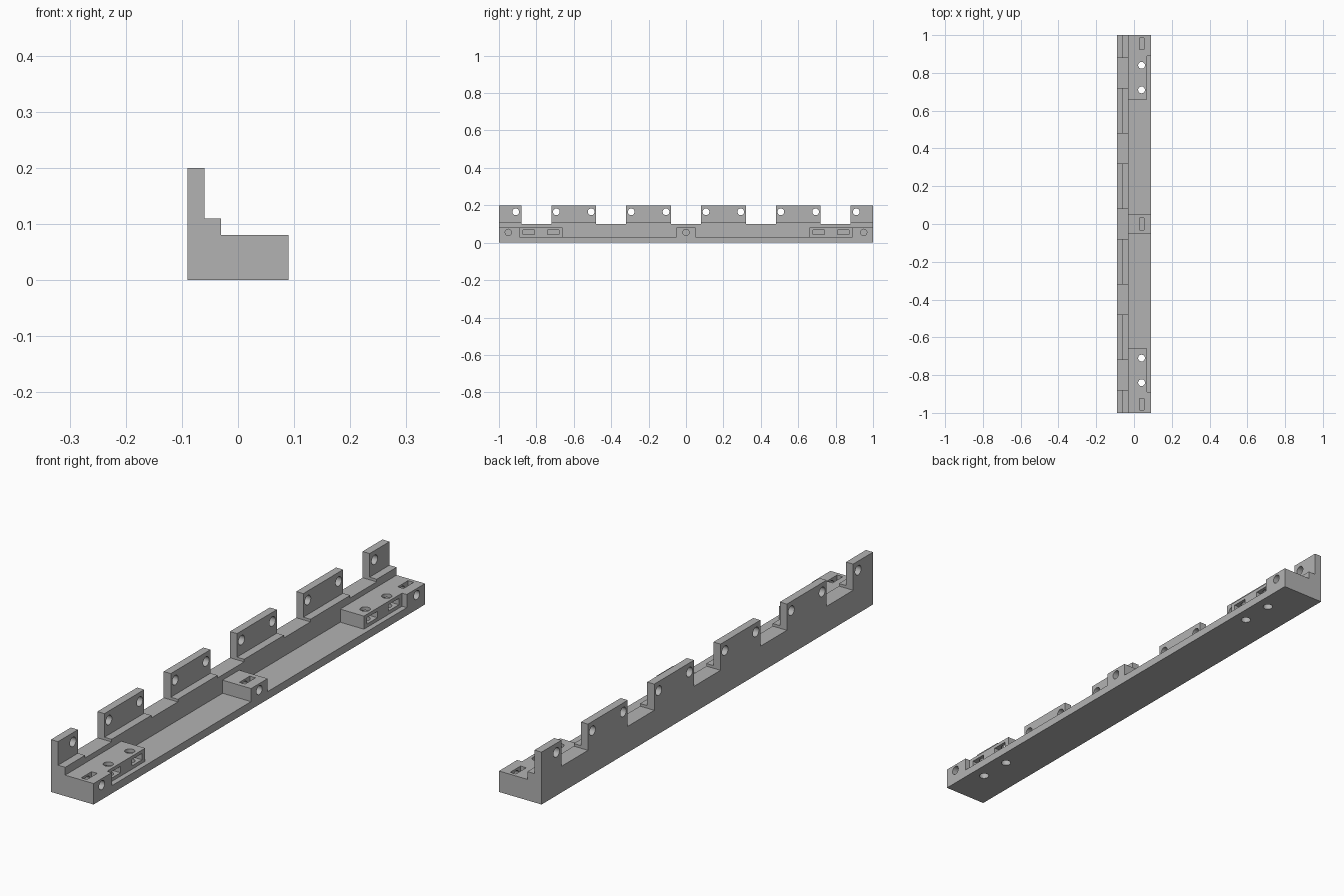
import bpy
import bmesh
from math import pi
from mathutils import Matrix, Vector

if "Cube" in bpy.data.objects:
    bpy.data.objects.remove(bpy.data.objects["Cube"], do_unlink=True)

grey = bpy.data.materials.new("plain grey")
grey.use_nodes = True
COLOUR = (0.45, 0.45, 0.45, 1)
grey.diffuse_color = COLOUR
grey.node_tree.nodes["Principled BSDF"].inputs["Base Color"].default_value = COLOUR


def box(bm, x, y, z):
    """Add a box given its (low, high) range on each axis."""
    size = [b - a for a, b in (x, y, z)]
    mid = Vector([(a + b) / 2 for a, b in (x, y, z)])
    bmesh.ops.create_cube(bm, size=1, matrix=Matrix.Translation(mid) @ Matrix.Diagonal((*size, 1)))


def rod(bm, centre, length, axis, radius=0.018):
    """Add a round rod along x or z."""
    turn = Matrix.Rotation(pi / 2, 4, "Y") if axis == "x" else Matrix()
    bmesh.ops.create_cone(bm, cap_ends=True, segments=32, radius1=radius, radius2=radius,
                          depth=length, matrix=Matrix.Translation(centre) @ turn)


def finish(bm, name):
    mesh = bpy.data.meshes.new(name)
    bm.to_mesh(mesh)
    bm.free()
    mesh.materials.append(grey)
    obj = bpy.data.objects.new(name, mesh)
    bpy.context.collection.objects.link(obj)
    return obj


def cut(body, bm, name):
    """Subtract a group of separate solids from the body."""
    cutter = finish(bm, name)
    cutter.hide_render = True
    mod = body.modifiers.new(name, "BOOLEAN")
    mod.operation, mod.solver, mod.object = "DIFFERENCE", "EXACT", cutter
    bpy.context.view_layer.objects.active = body
    bpy.ops.object.modifier_apply(modifier=name)
    bpy.data.objects.remove(cutter, do_unlink=True)


# Solid bar that everything is carved from
bm = bmesh.new()
box(bm, (-0.09, 0.09), (-1, 1), (0, 0.2))
rail = finish(bm, "bracket_rail")

# Step in front of the upright tabs
bm = bmesh.new()
box(bm, (-0.06, 0.3), (-1.1, 1.1), (0.11, 0.3))
cut(rail, bm, "step_cutter")

# Deck at the height of the mounting blocks
bm = bmesh.new()
box(bm, (-0.03, 0.3), (-1.1, 1.1), (0.08, 0.3))
cut(rail, bm, "deck_cutter")

# Two long open bays between the centre and end blocks
bm = bmesh.new()
for low, high in ((-0.66, -0.05), (0.05, 0.66)):
    box(bm, (-0.03, 0.3), (low, high), (0.03, 0.3))
cut(rail, bm, "bay_cutter")

# Notches that leave separate upright tabs
bm = bmesh.new()
for i in range(-2, 3):
    box(bm, (-0.2, 0.2), (i * 0.4 - 0.08, i * 0.4 + 0.08), (0.1, 0.3))
cut(rail, bm, "notch_cutter")

# Recessed faces on the end blocks
bm = bmesh.new()
for low, high in ((-0.89, -0.6), (0.6, 0.89)):
    box(bm, (0.07, 0.3), (low, high), (0.03, 0.3))
cut(rail, bm, "recess_cutter")

# Round holes: tabs, vertical bolts, and blind side screws
bm = bmesh.new()
for side in (-1, 1):
    for y in (0.107, 0.293, 0.507, 0.693, 0.91):
        rod(bm, (-0.075, side * y, 0.165), 0.1, "x")
    for y in (0.71, 0.84):
        rod(bm, (0.04, side * y, 0.05), 0.2, "z")
for y in (-0.95, 0, 0.95):
    rod(bm, (0.1, y, 0.055), 0.2, "x", 0.017)
cut(rail, bm, "hole_cutter")

# Nut slots: from above beside side screws, from the side for vertical bolts
bm = bmesh.new()
for y in (-0.955, 0, 0.955):
    box(bm, (0.028, 0.052), (y - 0.031, y + 0.031), (0.025, 0.2))
for side in (-1, 1):
    for y in (0.71, 0.84):
        box(bm, (0.01, 0.2), (side * y - 0.031, side * y + 0.031), (0.043, 0.067))
cut(rail, bm, "slot_cutter")

# Smooth the holes, keep the edges crisp
bpy.ops.object.select_all(action="DESELECT")
rail.select_set(True)
bpy.context.view_layer.objects.active = rail
bpy.ops.object.shade_smooth_by_angle(angle=pi / 6)
